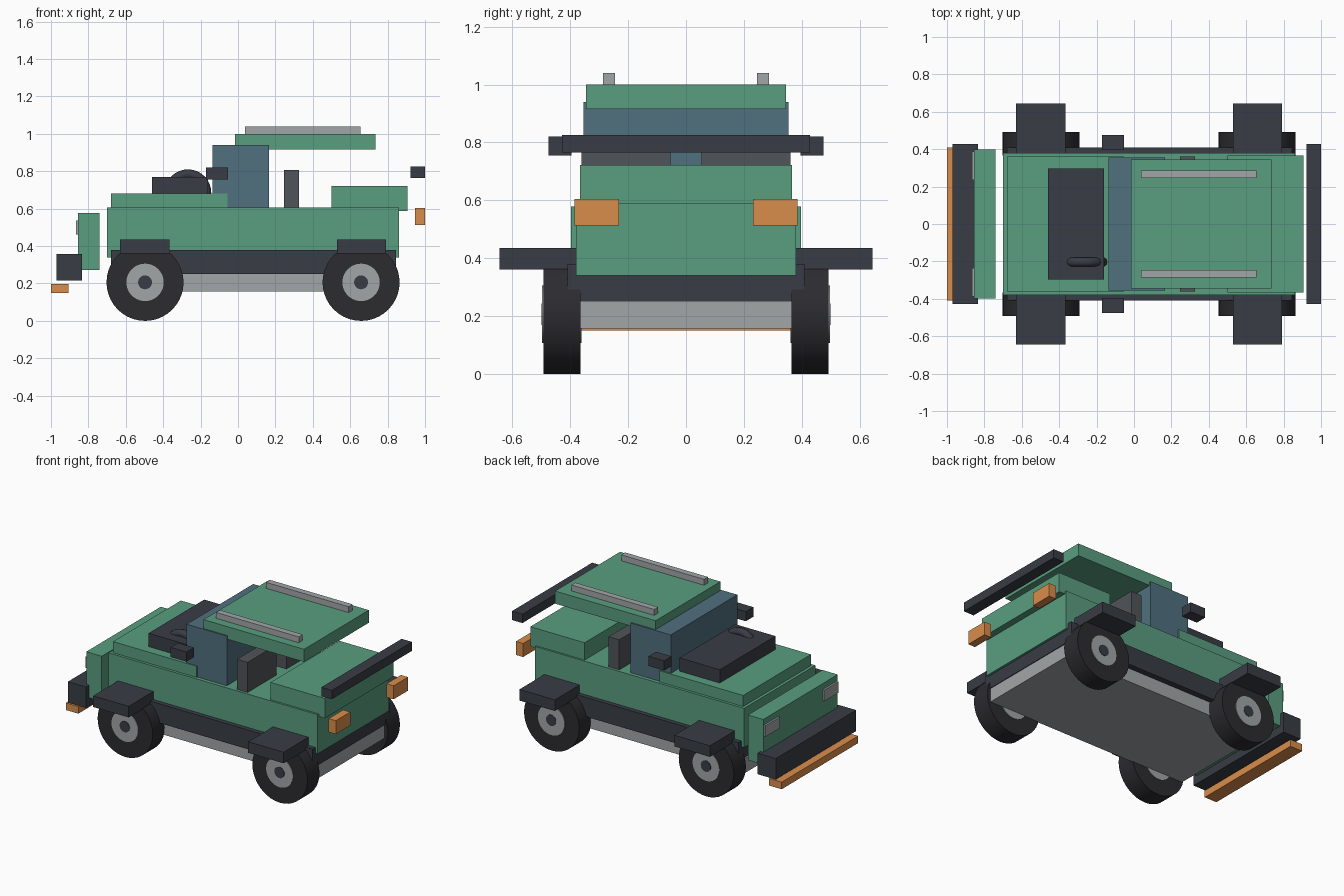
import bpy, math

if "Cube" in bpy.data.objects:
    bpy.data.objects.remove(bpy.data.objects["Cube"])


def material(name, rgb):
    m = bpy.data.materials.new(name)
    m.diffuse_color = (*rgb, 1)
    m.use_nodes = True
    m.node_tree.nodes["Principled BSDF"].inputs["Base Color"].default_value = m.diffuse_color
    return m


GREEN = material("body_green", (0.10, 0.34, 0.215))
DARK = material("trim_dark", (0.04, 0.046, 0.058))
GLASS = material("glass_blue", (0.08, 0.16, 0.21))
ORANGE = material("lamp_orange", (0.70, 0.27, 0.07))
RUBBER = material("rubber", (0.025, 0.025, 0.03))
SEAT = material("seat_grey", (0.08, 0.09, 0.10))
METAL = material("metal_grey", (0.36, 0.38, 0.39))


def box(name, x, y, z, mat):
    """Box from (min, max) pairs on each axis."""
    spans = (x, y, z)
    bpy.ops.mesh.primitive_cube_add(size=1, location=[(a + b) / 2 for a, b in spans])
    ob = bpy.context.object
    ob.name = name
    ob.scale = [b - a for a, b in spans]
    bpy.ops.object.transform_apply(location=False, rotation=False, scale=True)
    ob.data.materials.append(mat)
    return ob


def pair(name, x, y, z, mat):
    """The same box on both sides of the vehicle."""
    box(name + "_left", x, y, z, mat)
    box(name + "_right", x, (-y[1], -y[0]), z, mat)


def disc(name, loc, radius, width, mat):
    """Cylinder lying along y."""
    bpy.ops.mesh.primitive_cylinder_add(vertices=40, radius=radius, depth=width,
                                        location=loc, rotation=(math.pi / 2, 0, 0))
    ob = bpy.context.object
    ob.name = name
    ob.data.materials.append(mat)
    bpy.ops.object.shade_smooth_by_angle(angle=math.radians(35))


# Lower structure
box("chassis", (-0.69, 0.84), (-0.37, 0.37), (0.157, 0.255), METAL)
box("sill", (-0.68, 0.845), (-0.41, 0.41), (0.25, 0.38), DARK)

# Body panels
box("main_body", (-0.70, 0.86), (-0.38, 0.38), (0.34, 0.605), GREEN)
box("hood", (-0.68, -0.055), (-0.362, 0.362), (0.60, 0.68), GREEN)
box("nose", (-0.855, -0.74), (-0.397, 0.397), (0.272, 0.578), GREEN)
box("rear_deck", (0.50, 0.905), (-0.367, 0.367), (0.588, 0.722), GREEN)
box("roof", (-0.015, 0.735), (-0.346, 0.346), (0.915, 1.0), GREEN)

# Cabin
box("windshield", (-0.135, 0.165), (-0.355, 0.355), (0.60, 0.94), GLASS)
box("dashboard", (-0.46, -0.16), (-0.297, 0.297), (0.675, 0.77), DARK)
pair("seat", (0.245, 0.325), (0.053, 0.362), (0.60, 0.808), SEAT)
bpy.ops.mesh.primitive_torus_add(major_segments=32, minor_segments=10,
                                 major_radius=0.099, minor_radius=0.026,
                                 location=(-0.268, -0.203, 0.685),
                                 rotation=(math.pi / 2, 0, 0))
steering = bpy.context.object
steering.name = "steering_wheel"
steering.data.materials.append(DARK)
bpy.ops.object.shade_smooth_by_angle(angle=math.radians(40))

# Bumper, skid bar and rear wing
box("front_bumper", (-0.97, -0.835), (-0.428, 0.428), (0.215, 0.357), DARK)
box("front_skid_bar", (-1.0, -0.907), (-0.408, 0.408), (0.15, 0.198), ORANGE)
box("rear_wing", (0.922, 1.0), (-0.428, 0.428), (0.765, 0.825), DARK)

# Mirrored fittings
pair("roof_rail", (0.037, 0.655), (0.245, 0.287), (0.998, 1.04), METAL)
pair("mirror", (-0.17, -0.053), (0.395, 0.475), (0.755, 0.82), DARK)
pair("headlight", (-0.867, -0.845), (0.235, 0.388), (0.462, 0.537), METAL)
pair("taillight", (0.947, 1.0), (0.231, 0.385), (0.513, 0.604), ORANGE)

# Wheels and fenders
for end, wx, fx in (("front", -0.497, (-0.63, -0.365)), ("rear", 0.658, (0.528, 0.792))):
    pair(end + "_fender", fx, (0.345, 0.645), (0.36, 0.435), DARK)
    for side, s in (("left", 1), ("right", -1)):
        loc = (wx, s * 0.429, 0.206)
        disc(f"{end}_{side}_tire", loc, 0.206, 0.128, RUBBER)
        disc(f"{end}_{side}_rim", loc, 0.10, 0.136, METAL)
        disc(f"{end}_{side}_hub_cap", loc, 0.037, 0.142, DARK)
